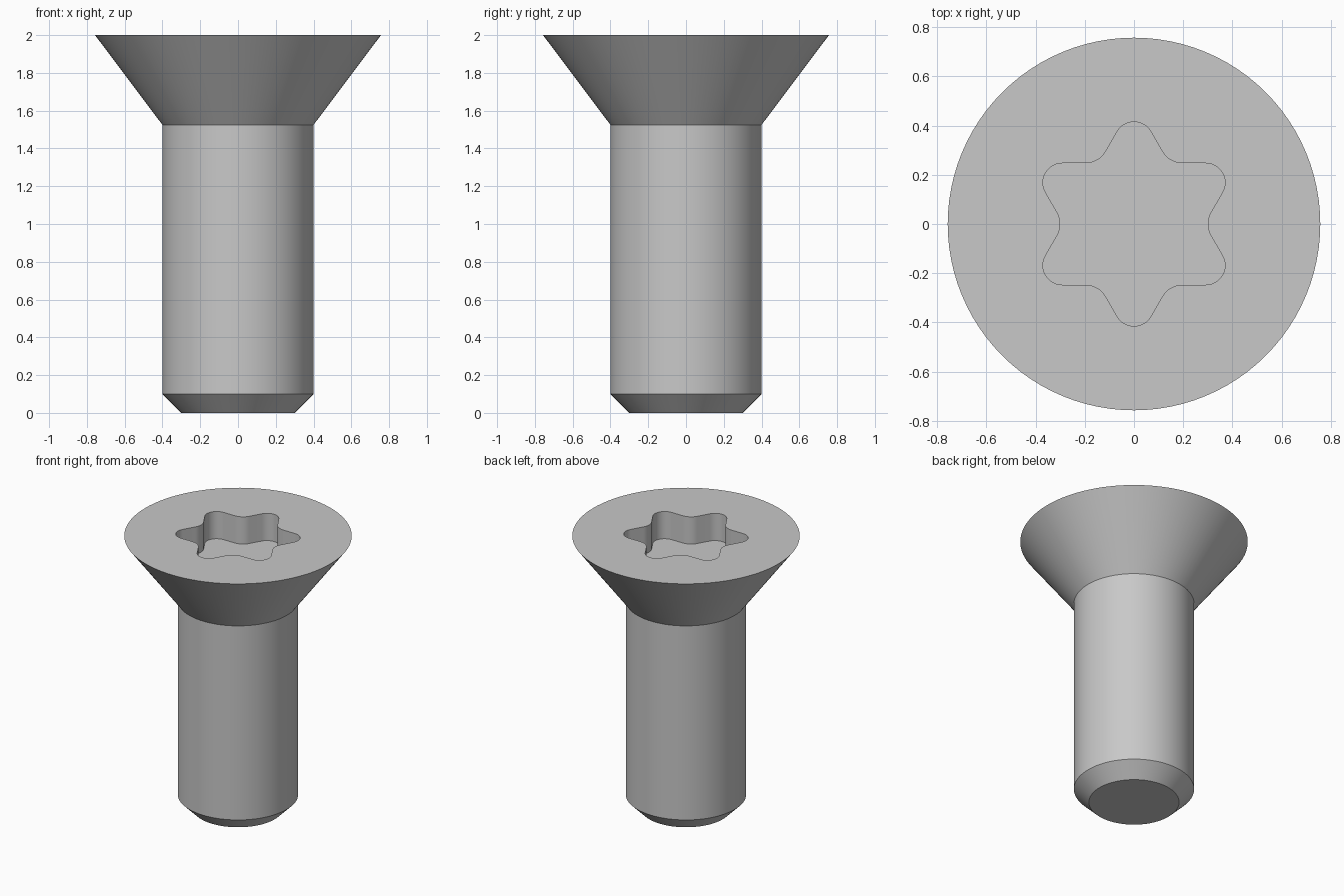
import bpy
import bmesh
from math import cos, sin, radians, pi

cube = bpy.data.objects.get("Cube")
if cube:
    bpy.data.objects.remove(cube, do_unlink=True)

SIDES = 96
TOP = 2.0
RECESS_DEPTH = 0.2

# One plain metal colour
steel = bpy.data.materials.new("plain_grey_steel")
steel.use_nodes = True
colour = (0.58, 0.58, 0.58, 1.0)
steel.diffuse_color = colour
steel.node_tree.nodes["Principled BSDF"].inputs["Base Color"].default_value = colour


def ring(bm, radius, z):
    return [bm.verts.new((radius * cos(2 * pi * i / SIDES),
                          radius * sin(2 * pi * i / SIDES), z))
            for i in range(SIDES)]


def bridge(bm, lower, upper):
    n = len(lower)
    for i in range(n):
        j = (i + 1) % n
        bm.faces.new((lower[i], lower[j], upper[j], upper[i]))


def arc(centre_dist, centre_angle, radius, start, end, steps):
    cx = centre_dist * cos(radians(centre_angle))
    cy = centre_dist * sin(radians(centre_angle))
    angles = [radians(start + (end - start) * k / steps) for k in range(steps + 1)]
    return [(cx + radius * cos(a), cy + radius * sin(a)) for a in angles]


def star_outline():
    # Six rounded lobes joined by straight flanks to rounded valleys
    points = []
    for k in range(6):
        a = 30 + 60 * k
        points += arc(0.336, a, 0.079, a - 60, a + 60, 12)
        points += arc(0.3955, a + 30, 0.0955, a + 240, a + 180, 8)
    return points


bm = bmesh.new()

# Chamfered tip, shank and countersunk head as a turned profile
profile = [(0.3, 0.0), (0.4, 0.1), (0.4, 1.525), (0.757, TOP)]
rings = [ring(bm, r, z) for r, z in profile]
for lower, upper in zip(rings, rings[1:]):
    bridge(bm, lower, upper)
bm.faces.new(list(reversed(rings[0])))

# Star-shaped drive recess with a flat floor
outline = star_outline()
rim = [bm.verts.new((x, y, TOP)) for x, y in outline]
floor = [bm.verts.new((x, y, TOP - RECESS_DEPTH)) for x, y in outline]
bridge(bm, rim, floor)
bm.faces.new(floor)

# Flat head face between the outer edge and the recess rim
bm.edges.ensure_lookup_table()
border = [e for e in bm.edges if e.is_boundary]
bmesh.ops.triangle_fill(bm, use_beauty=True, use_dissolve=False,
                        edges=border, normal=(0, 0, 1))
bmesh.ops.recalc_face_normals(bm, faces=bm.faces[:])

mesh = bpy.data.meshes.new("countersunk_screw")
bm.to_mesh(mesh)
bm.free()
mesh.materials.append(steel)
screw = bpy.data.objects.new("countersunk_screw", mesh)
bpy.context.collection.objects.link(screw)

# Smooth round walls, sharp rims
bpy.ops.object.select_all(action="DESELECT")
screw.select_set(True)
bpy.context.view_layer.objects.active = screw
bpy.ops.object.shade_smooth_by_angle(angle=radians(25))
